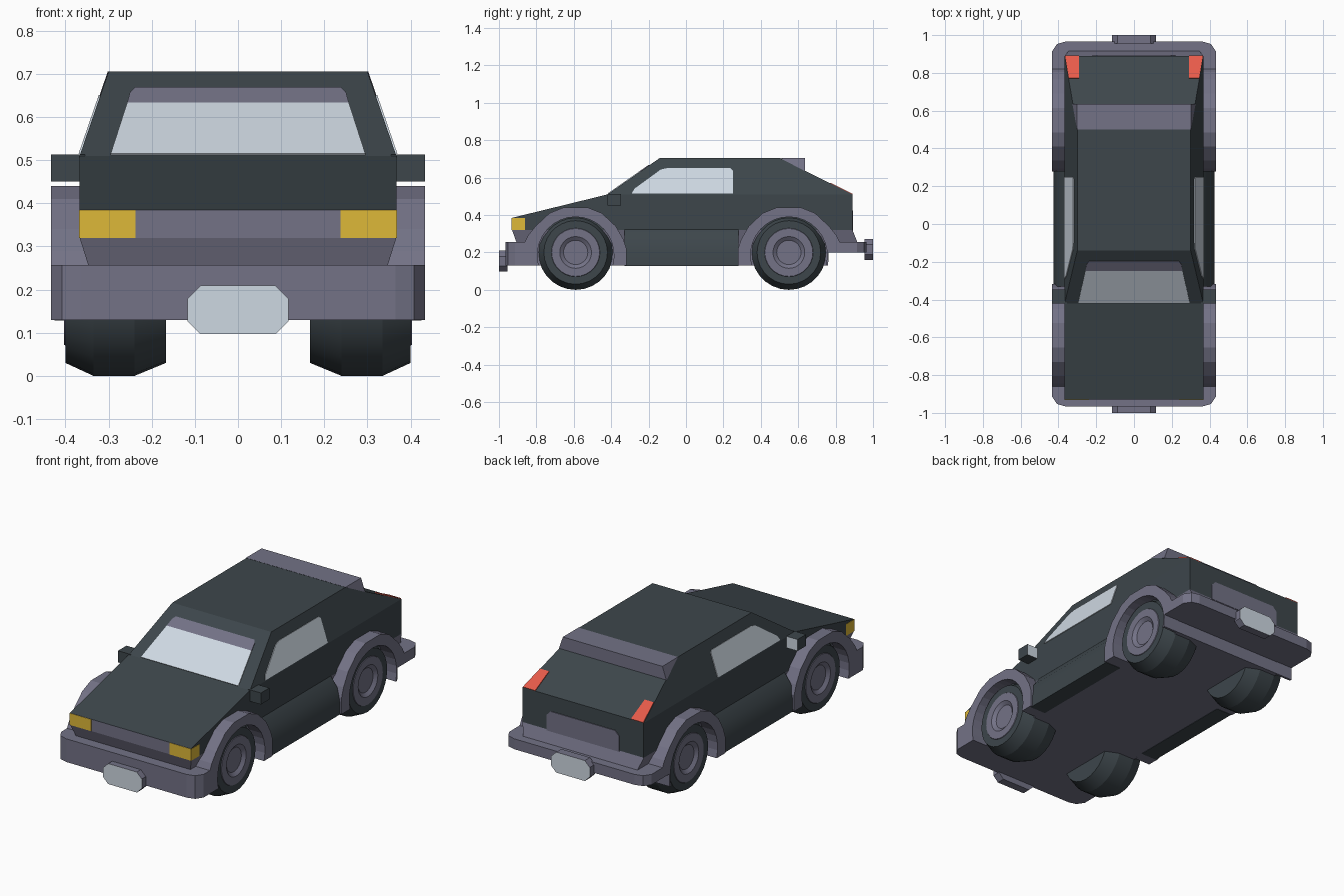
import bpy, bmesh, math
from mathutils import Vector

if "Cube" in bpy.data.objects:
    bpy.data.objects.remove(bpy.data.objects["Cube"])


def material(name, r, g, b):
    m = bpy.data.materials.new(name)
    m.diffuse_color = [((c / 255 + 0.055) / 1.055) ** 2.4 for c in (r, g, b)] + [1]
    m.use_nodes = True
    m.node_tree.nodes["Principled BSDF"].inputs["Base Color"].default_value = m.diffuse_color
    return m


DARK = material("dark paint", 61, 70, 75)
GREY = material("grey trim", 115, 114, 134)
GLASS = material("pale glass", 206, 216, 226)
AMBER = material("amber lamp", 222, 184, 56)
RED = material("red lamp", 235, 92, 75)


def finish(name, bm, mats, rule=None, smooth=None):
    bmesh.ops.recalc_face_normals(bm, faces=bm.faces)
    bm.normal_update()
    if rule:
        for f in bm.faces:
            f.material_index = int(rule(f))
    me = bpy.data.meshes.new(name)
    bm.to_mesh(me)
    bm.free()
    for m in mats:
        me.materials.append(m)
    ob = bpy.data.objects.new(name, me)
    bpy.context.collection.objects.link(ob)
    if smooth:
        bpy.ops.object.select_all(action='DESELECT')
        ob.select_set(True)
        bpy.context.view_layer.objects.active = ob
        bpy.ops.object.shade_smooth_by_angle(angle=math.radians(smooth))
    return ob


def prism(name, a, b, mats, rule=None, join=None, smooth=None):
    """Solid between two matching outlines; join(v) picks vertices to connect."""
    bm = bmesh.new()
    va, vb = [bm.verts.new(p) for p in a], [bm.verts.new(p) for p in b]
    bm.faces.new(va)
    bm.faces.new(vb[::-1])
    for i in range(len(a)):
        j = (i + 1) % len(a)
        bm.faces.new((va[i], vb[i], vb[j], va[j]))
    if join:
        bmesh.ops.connect_verts(bm, verts=[v for v in bm.verts if join(v.co)])
    return finish(name, bm, mats, rule, smooth)


def box(name, x, y, z, mats, rule=None):
    ring = lambda h: [(x[0], y[0], h), (x[1], y[0], h), (x[1], y[1], h), (x[0], y[1], h)]
    return prism(name, ring(z[0]), ring(z[1]), mats, rule)


def plate(name, pts, outward, mat, t=0.004):
    """Thin panel laid on a surface, raised towards 'outward'."""
    p = [Vector(q) for q in pts]
    n = (p[1] - p[0]).cross(p[-1] - p[0]).normalized()
    if n.dot(Vector(outward)) < 0:
        n = -n
    return prism(name, [q - n * t * 0.5 for q in p], [q + n * t for q in p], [mat])


def half_width(z):
    return 0.367 - 0.067 * max(0, z - 0.51) / 0.195


def across(profile, extra=0):
    return [[(s * (half_width(z) + extra), y, z) for y, z in profile] for s in (-1, 1)]


# painted body shell, with the grey grille as its front face
prism("body_shell", *across([(-.93, .32), (-.93, .385), (-.42, .51), (-.14, .705),
                             (.50, .705), (.89, .51), (.89, .32)]), [DARK, GREY],
      lambda f: f.normal.y < -0.95, lambda c: abs(c.z - .51) < 1e-4 and -.5 < c.y)

# rear spoiler wedge on the roof end
prism("rear_spoiler", *across([(.50, .706), (.635, .706), (.635, .635)], .002), [GREY])


# skirt below the shell, and the floor
def rect(x, y0, y1, z):
    return [(-x, y0, z), (x, y0, z), (x, y1, z), (-x, y1, z)]


prism("lower_skirt", rect(.367, -.93, .89, .32), rect(.345, -.905, .918, .25), [GREY])
box("floor_pan", (-.34, .34), (-.90, .76), (.13, .315), [GREY])


# bumpers with clipped corners
def bumper(name, d, inner, z0, z1):
    half = [(.433, inner), (.433, .915), (.408, .953), (.365, .965)]
    plan = half + [(-x, y) for x, y in reversed(half)]
    prism(name, *[[(x, d * y, z) for x, y in plan] for z in (z0, z1)], [GREY])


bumper("front_bumper", -1, .80, .13, .257)
bumper("rear_bumper", 1, .76, .20, .257)

# number plates, blank
for name, d, zc in (("front_plate", -1, .153), ("rear_plate", 1, .216)):
    quarter = [(.117, .026), (.087, .056)]
    octo = quarter + [(-x, z) for x, z in reversed(quarter)]
    octo += [(-x, -z) for x, z in octo]
    prism(name, *[[(x, d * y, zc + z) for x, z in octo] for y in (.955, 1.0)],
          [GREY, GLASS], lambda f: f.normal.y * d > .9)

# windscreen with tinted top band
zs = lambda z: -.42 + (z - .51) * .28 / .195
plate("windscreen", [(x, zs(z), z) for x, z in
      ((-.295, .512), (.295, .512), (.257, .63), (-.257, .63))], (0, -1, 1), GLASS)
plate("windscreen_tint", [(x, zs(z), z) for x, z in
      ((-.257, .63), (.257, .63), (.250, .655), (.238, .666), (-.238, .666), (-.250, .655))],
      (0, -1, 1), GREY)

# rear panel between the tail lamps
plate("rear_panel", [(x, .89, z) for x, z in
      ((-.22, .315), (.22, .315), (.22, .40), (.195, .425), (-.195, .425), (-.22, .40))],
      (0, 1, 0), GREY)

WHEELS = (("front", -.59, 1), ("rear", .55, -1))
for side, s in (("right", 1), ("left", -1)):
    # side window
    plate(side + "_window", [(s * half_width(z), y, z) for y, z in
          ((-.29, .514), (.25, .514), (.25, .638), (.238, .65), (-.10, .65), (-.135, .642),
           (-.275, .54))], (s, 0, 0), GLASS)

    # lamps
    box(side + "_headlamp", sorted((s * .237, s * .369)), (-.932, -.86), (.32, .384), [AMBER])
    zr = lambda y: .705 - (y - .50) * .195 / .39
    plate(side + "_tail_lamp", [(s * x, y, zr(y)) for x, y in
          ((.29, .89), (.365, .89), (.345, .77), (.29, .77))], (0, 1, 1), RED)

    # door mirror with glass on its rear face
    box(side + "_mirror", sorted((s * .355, s * .433)), (-.42, -.347), (.45, .513),
        [DARK, GLASS], lambda f: f.normal.y > .9)

    # bulging sill between the wheel arches
    sill = [(.33, .128), (.425, .128), (.422, .20), (.405, .27), (.367, .322), (.33, .322)]
    prism(side + "_sill", *[[(s * x, y, z) for x, z in sill] for y in (-.33, .28)], [DARK],
          smooth=35)

    for end, yc, d in WHEELS:
        # wheel arch flare
        outer = [(-.21, .13), (-.212, .20), (-.275, .25), (-.255, .29), (-.215, .34),
                 (-.14, .41), (-.065, .44), (.065, .44), (.14, .41), (.215, .34),
                 (.255, .27), (.272, .22), (.272, .13)]
        inner = [(.205 * math.cos(a), .185 + .205 * math.sin(a)) for a in
                 (math.radians(-15.6 + 211.2 * i / 18) for i in range(19))]
        prism(f"{end}_{side}_arch", *[[(s * x, yc + d * u, z) for u, z in outer + inner]
                                      for x in (.335, .433)], [GREY])

        # wheel: barrel tyre turned round the axle with a dished rim
        section = [(.167, 0), (.167, .17), (.24, .20), (.335, .20), (.40, .17),
                   (.40, .13), (.403, .128), (.403, .085), (.388, .065), (.388, 0)]
        bm = bmesh.new()
        vs = [bm.verts.new((s * x, yc, .20 + r)) for x, r in section]
        es = [bm.edges.new(p) for p in zip(vs, vs[1:])]
        bmesh.ops.spin(bm, geom=vs + es, cent=(0, yc, .20), axis=(1, 0, 0),
                       angle=math.tau, steps=28, use_duplicate=False)
        bmesh.ops.remove_doubles(bm, verts=bm.verts, dist=1e-4)
        finish(f"{end}_{side}_wheel", bm, [DARK, GREY],
               lambda f: abs(f.calc_center_median().x) > .38 and
               max(math.hypot(v.co.y - yc, v.co.z - .20) for v in f.verts) < .135, 20)
